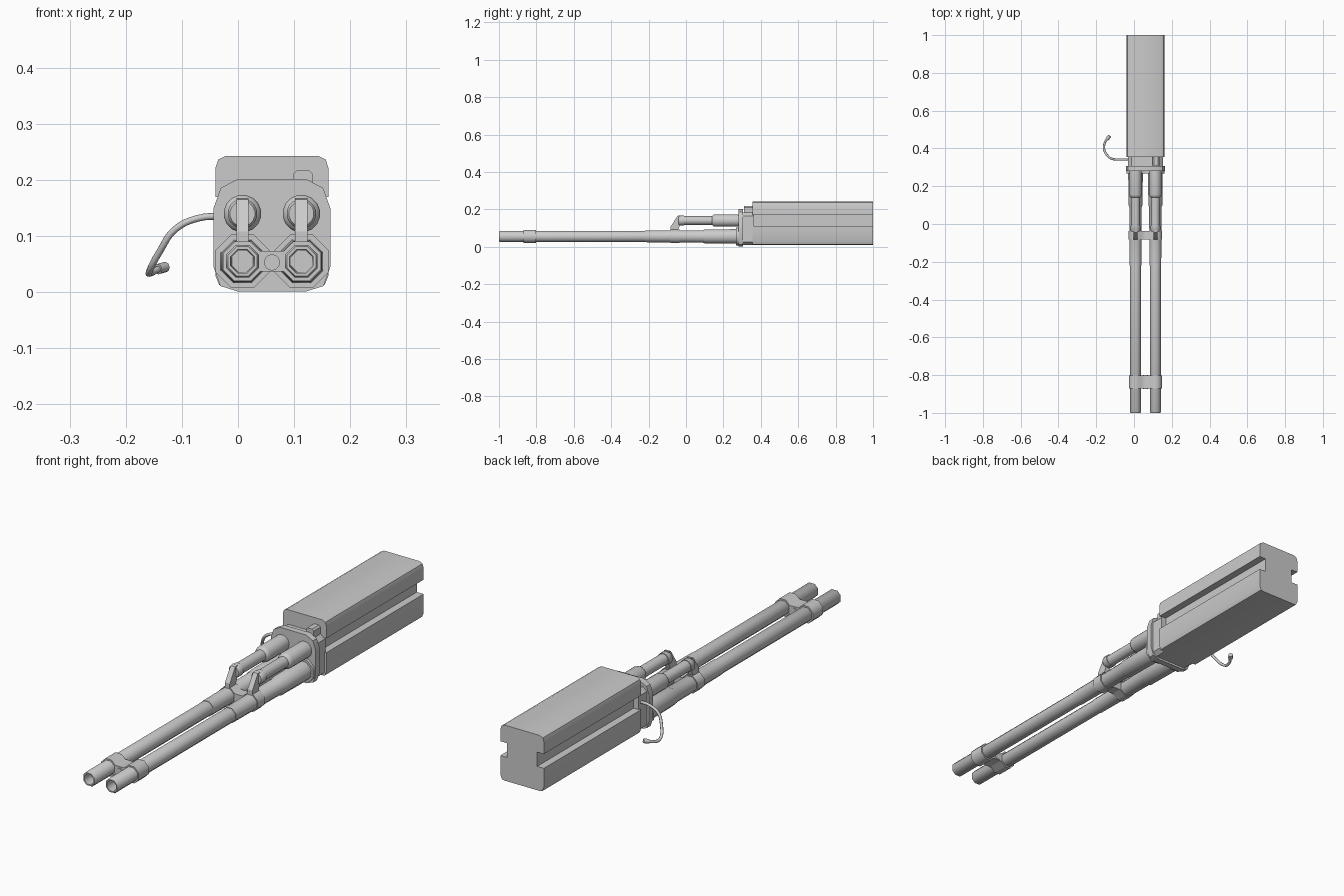
import bpy, bmesh, math
from mathutils import Vector

if "Cube" in bpy.data.objects:
    bpy.data.objects.remove(bpy.data.objects["Cube"])

CX = 0.0605          # symmetry line of the gun
DX = 0.0525          # barrel offset from it
BZ, GZ = 0.055, 0.14  # barrel and upper tube heights


def finish(name, bm, angle=50):
    bmesh.ops.recalc_face_normals(bm, faces=bm.faces)
    me = bpy.data.meshes.new(name)
    bm.to_mesh(me)
    bm.free()
    ob = bpy.data.objects.new(name, me)
    bpy.context.collection.objects.link(ob)
    bpy.ops.object.select_all(action='DESELECT')
    ob.select_set(True)
    bpy.context.view_layer.objects.active = ob
    bpy.ops.object.shade_smooth_by_angle(angle=math.radians(angle))
    return ob


def extrude(name, pts, offset, angle=50):
    """Closed 3D outline swept along a straight offset."""
    bm = bmesh.new()
    f = bm.faces.new([bm.verts.new(p) for p in pts])
    r = bmesh.ops.extrude_face_region(bm, geom=[f])
    vs = [g for g in r['geom'] if isinstance(g, bmesh.types.BMVert)]
    bmesh.ops.translate(bm, verts=vs, vec=offset)
    return finish(name, bm, angle)


def section(name, half, y0, y1, angle=50):
    """Right half outline (dx, z) mirrored about CX and extruded along y."""
    pts = [(CX + x, y0, z) for x, z in half]
    pts += [(CX - x, y0, z) for x, z in reversed(half)]
    return extrude(name, pts, (0, y1 - y0, 0), angle)


def lathe(name, x, z, prof, n):
    """Rings of (y, flat-to-centre radius), capped at both ends."""
    bm = bmesh.new()
    rings = []
    for y, r in prof:
        R = r / math.cos(math.pi / n)
        rings.append([bm.verts.new((x + R * math.cos((i + .5) * math.tau / n), y,
                                    z + R * math.sin((i + .5) * math.tau / n))) for i in range(n)])
    for a, b in zip(rings, rings[1:]):
        for i in range(n):
            j = (i + 1) % n
            bm.faces.new((a[i], a[j], b[j], b[i]))
    bm.faces.new(rings[0])
    bm.faces.new(rings[-1])
    return finish(name, bm)


def clamp(name, a, y0, y1, web=0.018):
    """Two octagons of flat radius a joined by a web."""
    h = a * math.tan(math.pi / 8)
    d = h + a - web
    half = [(DX - d, BZ - web), (DX - h, BZ - a), (DX + h, BZ - a), (DX + a, BZ - h),
            (DX + a, BZ + h), (DX + h, BZ + a), (DX - h, BZ + a), (DX - d, BZ + web)]
    return section(name, half, y0, y1)


# receiver: rounded block with a groove along each side
section("receiver_body", [(.08, .01), (.094, .013), (.101, .03), (.101, .11), (.07, .11),
                          (.07, .17), (.101, .17), (.101, .22), (.096, .236), (.082, .243)],
        .355, 1.0, 35)

# neck and front plate
section("receiver_neck", [(.075, .01), (.093, .025), (.093, .165), (.075, .182)], .30, .36, 30)
section("front_plate", [(.06, .001), (.092, .011), (.104, .045), (.104, .15),
                        (.091, .186), (.06, .202)], .28, .306, 30)

# latch on top of the neck
extrude("top_latch", [(.098, .31, .17), (.134, .31, .17), (.134, .31, .21),
                      (.127, .31, .217), (.105, .31, .217), (.098, .31, .21)], (0, .05, 0), 30)

# clamps joining the barrels, and the base flange
clamp("muzzle_clamp", .035, -.87, -.803)
clamp("middle_clamp", .036, -.082, -.036)
clamp("barrel_base", .048, .268, .285)
lathe("clamp_pin", CX, BZ - .002, [(-.874, .014), (-.80, .014)], 16)

for side, s in (("left", -1), ("right", 1)):
    x = CX + s * DX
    # hollow octagonal barrel, stepping up to the rear
    lathe(side + "_barrel", x, BZ, [(-.90, .019), (-1, .021), (-1, .026), (-.995, .029),
                                    (-.22, .029), (-.22, .031), (.09, .033), (.10, .037), (.285, .039)], 8)
    # gas tube with a wider rear sleeve
    lathe(side + "_gas_tube", x, GZ, [(-.04, .022), (-.035, .026), (-.01, .026), (-.01, .023),
                                      (.14, .023), (.145, .03), (.155, .033), (.285, .033)], 16)
    # slanted strut from barrel to gas tube
    extrude(side + "_gas_strut", [(x - .011, y, z) for y, z in
            ((-.082, .085), (-.082, .108), (-.045, .165), (-.03, .168), (-.03, .12), (-.045, .085))],
            (.022, 0, 0), 25)


# curved cable on the left side with an end plug
def tube(name, pts, r, smooth):
    cu = bpy.data.curves.new(name, 'CURVE')
    cu.dimensions = '3D'
    cu.bevel_depth = r
    cu.bevel_resolution = 2
    cu.use_fill_caps = True
    cu.resolution_u = 6
    sp = cu.splines.new('BEZIER')
    sp.bezier_points.add(len(pts) - 1)
    for b, p in zip(sp.bezier_points, pts):
        b.co = p
        b.handle_left_type = b.handle_right_type = 'AUTO' if smooth else 'VECTOR'
    ob = bpy.data.objects.new(name, cu)
    bpy.context.collection.objects.link(ob)
    return ob


path = [(-.02, .342, .135), (-.07, .342, .132), (-.112, .344, .112), (-.138, .36, .075),
        (-.158, .395, .037), (-.156, .425, .034), (-.142, .45, .041)]
tube("cable", path, .006, True)
tube("cable_plug", [(-.143, .449, .041), (-.129, .466, .045)], .0095, False)
